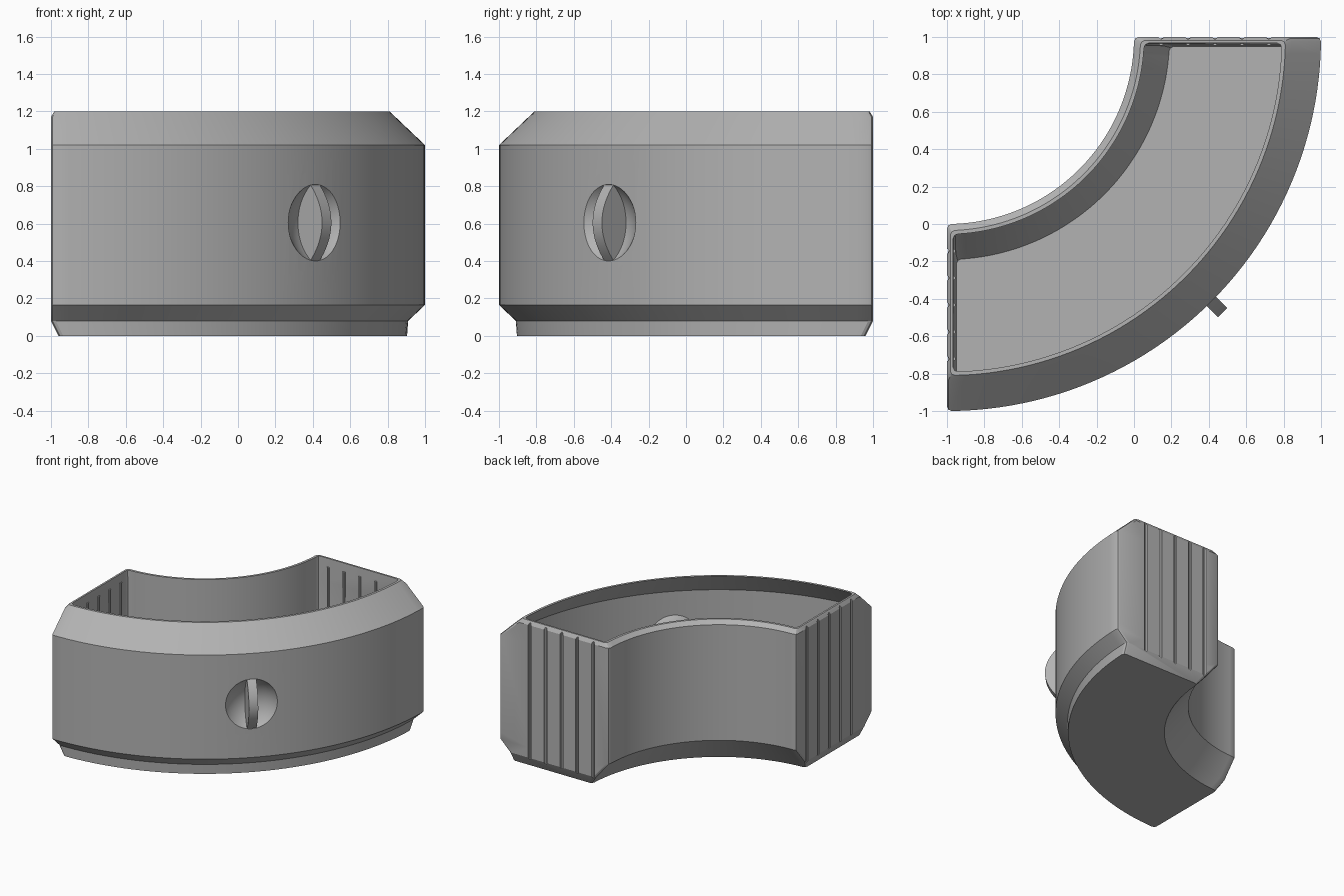
import bpy
import bmesh
from math import asin, cos, sin, pi, radians
from mathutils import Matrix, Vector

cube = bpy.data.objects.get("Cube")
if cube:
    bpy.data.objects.remove(cube)

grey = bpy.data.materials.new("plain_grey")
grey.use_nodes = True
COLOUR = (0.45, 0.45, 0.45, 1)
grey.diffuse_color = COLOUR
grey.node_tree.nodes["Principled BSDF"].inputs["Base Color"].default_value = COLOUR

STEPS = 48
CORNER = 0.025
# Frame of the finger grip: x outward from the arc centre, y sideways
GRIP = Matrix.Translation((-1, 1, 0.605)) @ Matrix.Rotation(radians(-45), 4, "Z")


def make_object(name, bm, matrix=None):
    if matrix:
        bm.transform(matrix)
    bmesh.ops.recalc_face_normals(bm, faces=bm.faces)
    mesh = bpy.data.meshes.new(name)
    bm.to_mesh(mesh)
    bm.free()
    mesh.materials.append(grey)
    obj = bpy.data.objects.new(name, mesh)
    bpy.context.collection.objects.link(obj)
    return obj


def activate(obj):
    bpy.ops.object.select_all(action="DESELECT")
    obj.select_set(True)
    bpy.context.view_layer.objects.active = obj


def smooth(obj):
    activate(obj)
    bpy.ops.object.shade_smooth_by_angle(angle=radians(25))


def cut(obj, cutter):
    activate(obj)
    mod = obj.modifiers.new("cut", "BOOLEAN")
    mod.operation = "DIFFERENCE"
    mod.solver = "EXACT"
    mod.object = cutter
    bpy.ops.object.modifier_apply(modifier=mod.name)


def sector_side(radius, inset, toward):
    """Arc from one end to the other, with softened corners; toward is +1 or -1."""
    c = CORNER
    near = [(radius + toward * c, inset), (radius + toward * c * 0.3, inset + c * 0.3)]
    points = [(r, -pi / 2 + asin(d / r)) for r, d in near]
    margin = asin((inset + c) / radius)
    for i in range(STEPS + 1):
        points.append((radius, -pi / 2 + margin + (pi / 2 - 2 * margin) * i / STEPS))
    points += [(r, -asin(d / r)) for r, d in reversed(near)]
    return points


def curved_bin(levels):
    """Skin of the bin: up the outside, over the rim, down to the inner floor."""
    bm = bmesh.new()
    loops = []
    for z, r_in, r_out, inset in levels:
        path = sector_side(r_out, inset, -1) + sector_side(r_in, inset, 1)[::-1]
        loops.append([bm.verts.new((-1 + r * cos(a), 1 + r * sin(a), z)) for r, a in path])
    n = len(loops[0])
    for low, high in zip(loops, loops[1:]):
        for i in range(n):
            j = (i + 1) % n
            bm.faces.new((low[i], low[j], high[j], high[i]))
    for loop in (loops[0], loops[-1]):
        for i in range(n // 2 - 1):
            bm.faces.new((loop[i], loop[i + 1], loop[n - 2 - i], loop[n - 1 - i]))
    return make_object("curved_bin", bm)


def end_rods(bm, depth, radius, low, high):
    """Five upright rods along each flat end."""
    for i in range(5):
        r = 1.145 + 0.144 * i
        for x, y in ((-1 + r, 1 - depth), (-1 + depth, 1 - r)):
            bmesh.ops.create_cone(
                bm, cap_ends=True, segments=10, radius1=radius, radius2=radius,
                depth=high - low, matrix=Matrix.Translation((x, y, (low + high) / 2)))


def lens(name, width, half, outward, inward):
    """Upright fin with a bowed outer and inner edge."""
    bm = bmesh.new()
    n = 24
    heights = [-half + 2 * half * i / n for i in range(n + 1)]
    outline = [(1.995 + outward * (1 - (h / half) ** 2), h) for h in heights]
    outline += [(1.995 - inward * (1 - (h / half) ** 2), h) for h in heights[-2:0:-1]]
    face = bm.faces.new([bm.verts.new((x, -width / 2, h)) for x, h in outline])
    moved = bmesh.ops.extrude_face_region(bm, geom=[face])
    verts = [g for g in moved["geom"] if isinstance(g, bmesh.types.BMVert)]
    bmesh.ops.translate(bm, verts=verts, vec=(0, width, 0))
    return make_object(name, bm, GRIP)


# Main curved bin: height, inner radius, outer radius, end inset
body = curved_bin([
    (0, 1.18, 1.905, 0.04),
    (0.08, 1.115, 1.91, 0),
    (0.165, 1.045, 2, 0),
    (0.22, 1, 2, 0),
    (1.02, 1, 2, 0),
    (1.17, 1, 1.842, 0),
    (1.2, 1.035, 1.81, 0.018),
    (1.2, 1.055, 1.79, 0.033),
    (1.01, 1.055, 1.96, 0.035),
    (0.23, 1.055, 1.96, 0.038),
    (0.18, 1.09, 1.96, 0.038),
    (0.095, 1.15, 1.875, 0.04),
    (0.04, 1.19, 1.87, 0.05),
])

# Grooves in the flat ends
bm = bmesh.new()
end_rods(bm, -0.003, 0.014, 0.07, 1.25)
grooves = make_object("groove_cutter", bm)

# Round opening for the finger grip
bm = bmesh.new()
bmesh.ops.create_uvsphere(bm, u_segments=48, v_segments=32, radius=0.26,
                          matrix=Matrix.Translation((2.16, 0, 0)))
opening = make_object("grip_opening_cutter", bm, GRIP)

# Slim ribs on the inside of the ends
bm = bmesh.new()
end_rods(bm, 0.036, 0.011, 0.1, 1.13)
ribs = make_object("inner_end_ribs", bm)

# Bowl behind the opening, turned from a thin arc
bm = bmesh.new()
angles = [radians(47) * i / 12 for i in range(13)]
profile = [(0.26, a) for a in angles] + [(0.29, a) for a in reversed(angles)]
verts = [bm.verts.new((2.16 - r * cos(a), 0, r * sin(a))) for r, a in profile]
edges = [bm.edges.new(pair) for pair in zip(verts, verts[1:])]
bmesh.ops.spin(bm, geom=verts + edges, cent=(0, 0, 0), axis=Vector((1, 0, 0)),
               angle=2 * pi, steps=48, use_duplicate=False)
bmesh.ops.remove_doubles(bm, verts=bm.verts, dist=0.0005)
bowl = make_object("grip_bowl", bm, GRIP)

# Fin across the bowl, hollow from the inside
fin = lens("grip_fin", 0.07, 0.205, 0.09, 0.11)
slot = lens("fin_slot_cutter", 0.035, 0.17, 0.06, 0.25)

for obj, cutter in ((body, grooves), (body, opening), (bowl, slot), (fin, slot)):
    cut(obj, cutter)
for cutter in (grooves, opening, slot):
    bpy.data.objects.remove(cutter)
for obj in (body, ribs, bowl, fin):
    smooth(obj)
